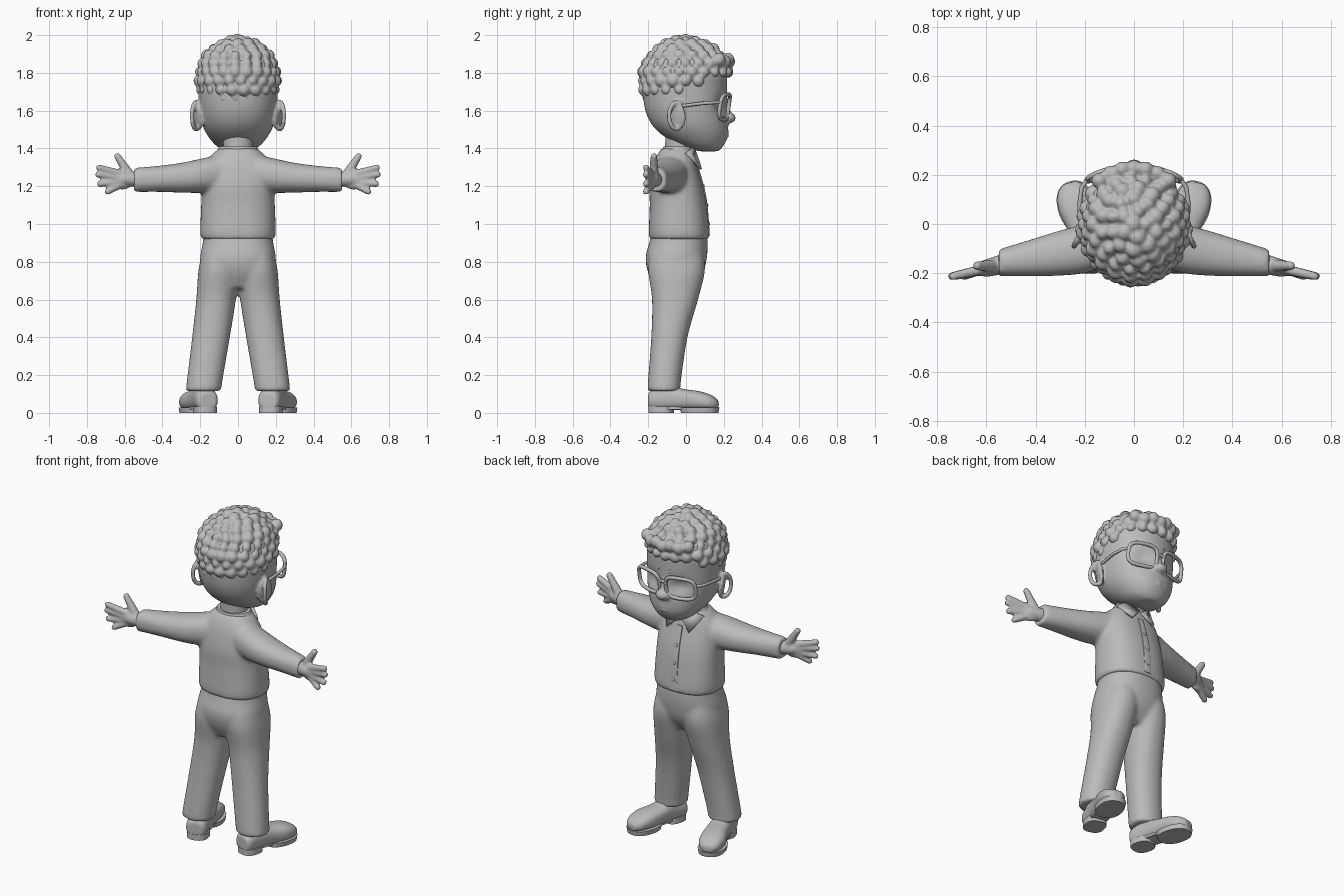
import bpy, bmesh, math
from math import sin, cos, pi, radians
from mathutils import Matrix, Vector, Euler

cube = bpy.data.objects.get("Cube")
if cube:
    bpy.data.objects.remove(cube, do_unlink=True)

GREY = (0.5, 0.5, 0.5, 1)
clay = bpy.data.materials.new("plain_grey")
clay.use_nodes = True
clay.diffuse_color = GREY
clay.node_tree.nodes["Principled BSDF"].inputs["Base Color"].default_value = GREY


def finish(name, bm, voxel=0, smooth=0, mirror=False):
    """Turn a bmesh into an object, optionally fused, smoothed and mirrored."""
    bmesh.ops.recalc_face_normals(bm, faces=bm.faces)
    for f in bm.faces:
        f.smooth = True
    me = bpy.data.meshes.new(name)
    bm.to_mesh(me)
    bm.free()
    me.materials.append(clay)
    ob = bpy.data.objects.new(name, me)
    bpy.context.collection.objects.link(ob)
    if voxel:
        m = ob.modifiers.new("fuse", 'REMESH')
        m.mode, m.voxel_size, m.use_smooth_shade = 'VOXEL', voxel, True
    if smooth:
        m = ob.modifiers.new("soften", 'SMOOTH')
        m.factor, m.iterations = 0.5, smooth
    if mirror:
        ob.modifiers.new("mirror", 'MIRROR')
    return ob


def ball(bm, c, r, rot=(0, 0, 0)):
    mat = Matrix.LocRotScale(Vector(c), Euler([radians(a) for a in rot]), Vector(r))
    return bmesh.ops.create_uvsphere(bm, u_segments=16, v_segments=10, radius=1, matrix=mat)


def limb(bm, a, b, ra, rb, n=8):
    """Row of overlapping balls, fused later into a finger or rim."""
    for i in range(n + 1):
        t = i / n
        ball(bm, Vector(a).lerp(Vector(b), t), [ra + (rb - ra) * t] * 3)


def loft(bm, secs, axis='z', power=2.0, sides=40, steps=5):
    """Sections (t, u, v, ru, rv) blended by a spline along one axis."""
    rows = []
    for i in range(len(secs) - 1):
        p = [secs[max(i - 1, 0)], secs[i], secs[i + 1], secs[min(i + 2, len(secs) - 1)]]
        for k in range(steps):
            t = k / steps
            rows.append([0.5 * (2 * b + (c - a) * t + (2 * a - 5 * b + 4 * c - d) * t * t
                                + (3 * b - a - 3 * c + d) * t ** 3) for a, b, c, d in zip(*p)])
    rows.append(secs[-1])
    rings = []
    for t, u, v, ru, rv in rows:
        ring = []
        for j in range(sides):
            ca, sa = cos(2 * pi * j / sides), sin(2 * pi * j / sides)
            pu = u + ru * math.copysign(abs(ca) ** (2 / power), ca)
            pv = v + rv * math.copysign(abs(sa) ** (2 / power), sa)
            ring.append(bm.verts.new({'z': (pu, pv, t), 'x': (t, pu, pv), 'y': (pu, t, pv)}[axis]))
        rings.append(ring)
    for a, b in zip(rings, rings[1:]):
        for j in range(sides):
            k = (j + 1) % sides
            bm.faces.new((a[j], a[k], b[k], b[j]))
    bm.faces.new(rings[0])
    bm.faces.new(rings[-1])


def wire(name, pts, radius, cyclic=False):
    """Round wire, mirrored to the other side."""
    cu = bpy.data.curves.new(name, 'CURVE')
    cu.dimensions, cu.bevel_depth, cu.bevel_resolution = '3D', radius, 2
    sp = cu.splines.new('POLY')
    sp.points.add(len(pts) - 1)
    for q, co in zip(sp.points, pts):
        q.co = (*co, 1)
    sp.use_cyclic_u, sp.use_smooth = cyclic, True
    cu.use_fill_caps = True
    cu.materials.append(clay)
    ob = bpy.data.objects.new(name, cu)
    bpy.context.collection.objects.link(ob)
    ob.modifiers.new("mirror", 'MIRROR')


# Trousers: hips and two legs fused
bm = bmesh.new()
loft(bm, [(.66, 0, -.06, .1, .1), (.74, 0, -.055, .19, .145), (.82, 0, -.052, .2, .162),
          (.9, 0, -.04, .187, .155), (.96, 0, -.035, .18, .145)], power=2.3)
for s in (1, -1):
    loft(bm, [(.115, s * .182, -.115, .094, .088), (.16, s * .178, -.115, .094, .087),
              (.4, s * .143, -.088, .1, .096), (.6, s * .116, -.058, .105, .122),
              (.75, s * .1, -.05, .11, .15), (.85, s * .09, -.05, .1, .14)], power=2.2)
finish("trousers", bm, .011, 8)

# Shirt: torso and sleeves fused
bm = bmesh.new()
loft(bm, [(.92, 0, -.037, .192, .156), (.96, 0, -.037, .2, .16), (1.1, 0, -.042, .195, .15),
          (1.2, 0, -.052, .192, .141), (1.3, 0, -.058, .18, .118),
          (1.36, 0, -.055, .145, .1), (1.4, 0, -.045, .1, .085)], power=2.4)
for s in (1, -1):
    loft(bm, [(s * .08, -.07, 1.27, .1, .1), (s * .2, -.1, 1.255, .1, .09), (s * .3, -.118, 1.245, .092, .079),
              (s * .42, -.138, 1.239, .075, .069), (s * .55, -.158, 1.233, .055, .064)], 'x', 2.2)
finish("shirt", bm, .011, 6)

# Front button strip and buttons
bm = bmesh.new()
loft(bm, [(.94, 0, .118, .022, .008), (1.1, 0, .106, .022, .008), (1.2, 0, .087, .02, .008),
          (1.31, 0, .056, .018, .008)], power=5, sides=16)
for z, y in ((1.0, .122), (1.1, .113), (1.2, .094)):
    ball(bm, (0, y, z), (.01, .005, .01))
finish("button_strip", bm)

# Collar band and pointed flaps
bm = bmesh.new()
loft(bm, [(1.33, 0, -.048, .135, .1), (1.38, 0, -.042, .115, .088), (1.41, 0, -.04, .1, .08)])
finish("collar_band", bm)
bm = bmesh.new()
bm.faces.new([bm.verts.new(p) for p in ((.008, .055, 1.36), (.07, .035, 1.405), (.125, .0, 1.375), (.075, .078, 1.29))])
m = finish("collar_flaps", bm, mirror=True).modifiers.new("thick", 'SOLIDIFY')
m.thickness, m.offset = .016, 0

# Neck
bm = bmesh.new()
loft(bm, [(1.34, 0, -.04, .085, .075), (1.42, 0, -.035, .078, .075), (1.54, 0, -.02, .09, .09)])
finish("neck", bm)

# Head with sockets, nose, lips and ears fused
bm = bmesh.new()
loft(bm, [(1.385, 0, .12, .055, .05), (1.41, 0, .09, .11, .105), (1.46, 0, .055, .155, .165),
          (1.52, 0, .024, .187, .2), (1.6, 0, .005, .204, .22), (1.7, 0, -.005, .211, .223),
          (1.8, 0, -.005, .21, .22), (1.88, 0, 0, .185, .19), (1.94, 0, 0, .1, .1)], power=2.15, sides=64)
for v in bm.verts:
    if v.co.y > 0:
        d = ((abs(v.co.x) - .09) / .06) ** 2 + ((v.co.z - 1.62) / .05) ** 2
        v.co.y -= .032 * math.exp(-d)
ball(bm, (0, .226, 1.562), (.042, .038, .03))
limb(bm, (0, .2, 1.66), (0, .215, 1.57), .02, .026)
for z, w in ((1.487, .05), (1.465, .04)):
    ball(bm, (0, .2, z), (w, .027, .012))
for s in (1, -1):
    ball(bm, (s * .03, .217, 1.553), (.02, .022, .018))
    ball(bm, (s * .213, -.045, 1.57), (.016, .05, .075), (0, s * 8, s * -25))
    rim = [(s * (.222 + .022 * sin(a)), -.048 - .042 * sin(a), 1.573 + .072 * cos(a))
           for a in (radians(18 * i - 30) for i in range(13))]
    for a, b in zip(rim, rim[1:]):
        limb(bm, a, b, .013, .013, 3)
finish("head", bm, .008, 4)

# Eyes and brows
bm = bmesh.new()
ball(bm, (.088, .135, 1.62), (.042, .04, .042))
finish("eyes", bm, mirror=True)
wire("brows", [(.03 + .024 * i, .208 - .011 * i - .002 * i * i, 1.705 + .012 * sin(i * .8)) for i in range(5)], .012)


# Glasses
def on_face(x, z):
    return (x, .226 - 1.3 * x * x + .15 * (z - 1.62), z)


outline = []
for i in range(32):
    c, s = cos(i * pi / 16), sin(i * pi / 16)
    outline.append(on_face(.106 + .085 * math.copysign(abs(c) ** .6, c),
                           1.62 + .066 * math.copysign(abs(s) ** .6, s)))
wire("glasses_rims", outline, .011, True)
wire("glasses_bridge", [on_face(0, 1.647), on_face(.012, 1.645), on_face(.026, 1.635)], .01)
wire("glasses_arms", [on_face(.188, 1.645), (.212, .15, 1.643), (.222, .08, 1.638), (.215, -.02, 1.625)], .009)

# Curly hair: sloped cap covered with staggered curls
bm = bmesh.new()
centre = Vector((0, -.002, 1.765))
size = Vector((.204, .228, .208))
ball(bm, centre, size)
cut = bmesh.ops.bisect_plane(bm, geom=bm.verts[:] + bm.edges[:] + bm.faces[:], plane_co=(0, 0, 1.74),
                             plane_no=(0, -.3, 1), clear_inner=True)
bmesh.ops.holes_fill(bm, edges=[e for e in bm.edges if e.is_boundary])
for row in range(10):
    lat = radians(-28 + 13 * row)
    count = max(1, round(21 * cos(lat)))
    for i in range(count):
        lon = 2 * pi * (i + .5 * (row % 2)) / count
        p = centre + size * Vector((cos(lat) * cos(lon), cos(lat) * sin(lon), sin(lat)))
        if p.z > 1.715 + .35 * p.y:
            r = .031 + .004 * sin(7 * i + 3 * row)
            ball(bm, p, (r, r, r))
for i in range(-3, 4):
    x = .047 * i
    ball(bm, (x, .228 - 2.6 * x * x, 1.86 + .012 * (i % 2)), (.033, .033, .036))
finish("curly_hair", bm, .008, 3)

# Hands
bm = bmesh.new()
limb(bm, (.52, -.16, 1.235), (.6, -.18, 1.238), .042, .036)
ball(bm, (.61, -.182, 1.236), (.062, .026, .054), (0, 0, -15))
limb(bm, (.575, -.17, 1.26), (.638, -.17, 1.358), .027, .018, 12)
for z, x, tip in ((1.268, .735, 1.298), (1.245, .74, 1.262), (1.222, .73, 1.213), (1.205, .69, 1.172)):
    limb(bm, (.63, -.188, z), (x, -.212, tip), .021, .017, 12)
finish("hands", bm, .007, 3, True)

# Shoes: built pointing forward, then turned outward
turn = Matrix.Translation((.178, -.12, 0)) @ Matrix.Rotation(radians(-15), 4, 'Z')
bm = bmesh.new()
loft(bm, [(-.075, 0, .065, .045, .045), (-.05, 0, .068, .06, .055), (.04, 0, .076, .06, .062),
          (.12, 0, .07, .066, .055), (.2, .005, .064, .074, .05), (.265, .005, .055, .062, .038),
          (.3, .005, .045, .03, .02)], 'y', 2.5)
loft(bm, [(.06, 0, 0, .05, .06), (.115, 0, .01, .055, .068), (.14, 0, .01, .055, .068)])
bm.transform(turn)
finish("shoes", bm, .009, 4, True)
bm = bmesh.new()
loft(bm, [(0, .003, .2, .074, .1), (.028, .003, .2, .078, .105)], power=2.3, steps=1)
loft(bm, [(0, 0, -.012, .06, .066), (.035, 0, -.012, .06, .066)], power=2.6, steps=1)
loft(bm, [(.018, 0, .09, .05, .09), (.035, 0, .09, .05, .09)], power=3, steps=1)
bm.transform(turn)
finish("soles", bm, mirror=True)
bpy.ops.object.select_all(action='DESELECT')
for ob in bpy.context.collection.objects:
    if ob.name.startswith(("soles", "button_strip", "collar_band")):
        ob.select_set(True)
        bpy.context.view_layer.objects.active = ob
bpy.ops.object.shade_smooth_by_angle(angle=radians(40))
